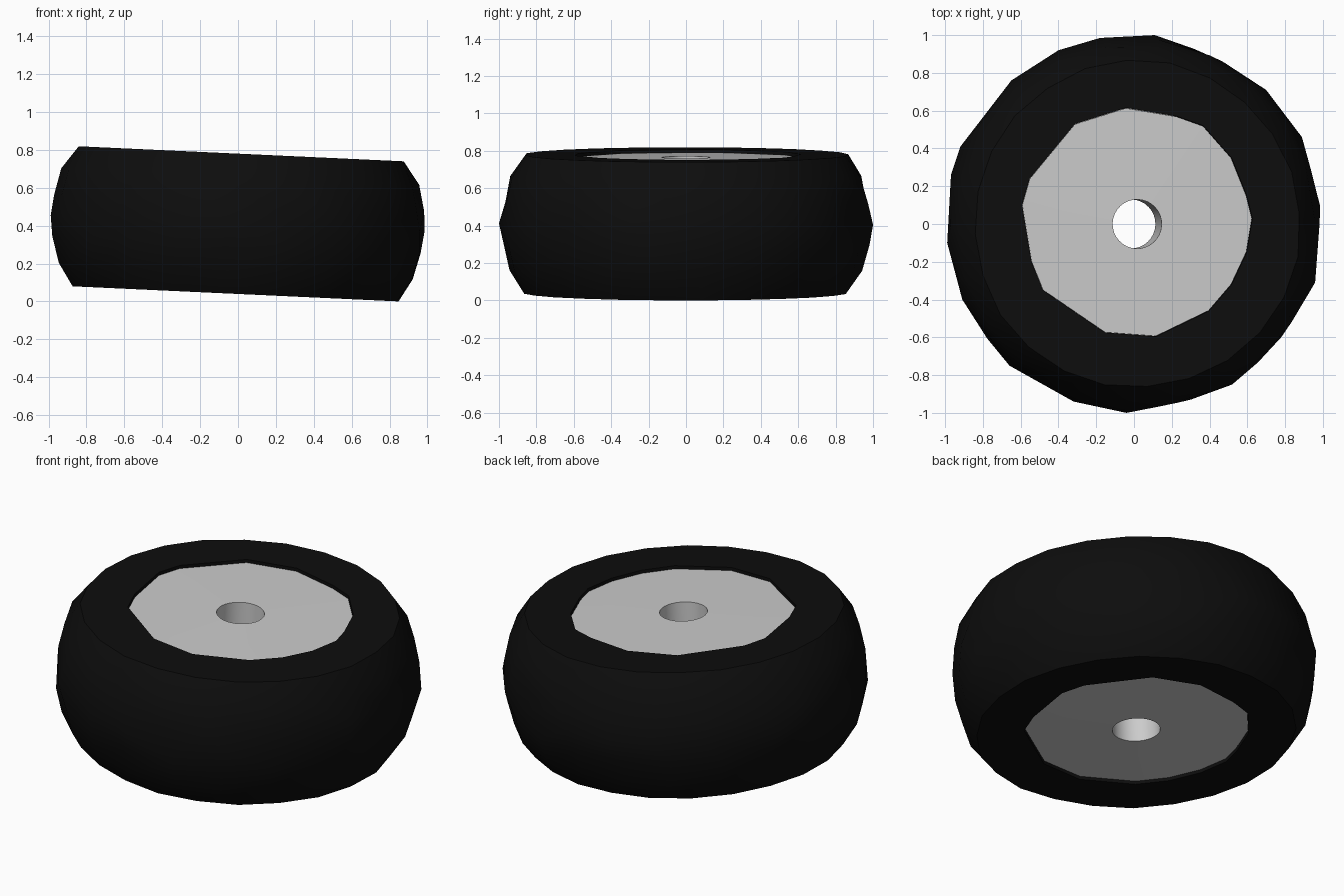
import bpy, bmesh, math, random

if "Cube" in bpy.data.objects:
    bpy.data.objects.remove(bpy.data.objects["Cube"])

random.seed(4)
TAU = 2 * math.pi
TILT = math.radians(2.65)
CENTRE_Z = 0.41
HALF = 0.37      # half width of the tyre
RECESS = 0.352   # half width of the hub

# Uneven low-poly outlines: wheel opening and tread
OPENING = [(-0.06, 0.615), (0.21, 0.57), (0.35, 0.52), (0.5, 0.35), (0.58, 0.15),
           (0.61, 0.03), (0.58, -0.15), (0.5, -0.32), (0.38, -0.46), (0.1, -0.595),
           (-0.17, -0.575), (-0.5, -0.35), (-0.56, -0.2), (-0.61, 0.1),
           (-0.57, 0.24), (-0.33, 0.53)]
TREAD = [(0.11, 1), (0.47, 0.86), (0.7, 0.71), (0.89, 0.46), (0.985, 0.1),
         (0.96, -0.31), (0.78, -0.6), (0.52, -0.85), (0.3, -0.93), (-0.04, -1),
         (-0.32, -0.94), (-0.66, -0.75), (-0.91, -0.4), (-0.99, -0.1),
         (-0.97, 0.26), (-0.92, 0.41), (-0.65, 0.76), (-0.4, 0.92), (-0.18, 0.985)]
OPENING_BELOW = [(-x, y) for x, y in OPENING]


def circle(r, n, jitter=0.0):
    phase = random.random() * TAU / n
    pts = []
    for i in range(n):
        a = phase + TAU * i / n
        rr = r + random.uniform(-jitter, jitter)
        pts.append((rr * math.cos(a), rr * math.sin(a)))
    return pts


def scaled(pts, s):
    return [(x * s, y * s) for x, y in pts]


def stitch(bm, a, b):
    """Join two rings of (angle, vertex) with triangles, in order of angle."""
    i = j = 0
    n, m = len(a), len(b)

    def angle(ring, k):
        return ring[k % len(ring)][0] + TAU * (k // len(ring))
    while i < n or j < m:
        va, vb = a[i % n][1], b[j % m][1]
        if j >= m or (i < n and angle(a, i + 1) <= angle(b, j + 1)):
            i += 1
            bm.faces.new((va, a[i % n][1], vb))
        else:
            j += 1
            bm.faces.new((va, b[j % m][1], vb))


def ring_solid(name, rings, smooth=35):
    """Closed ring-shaped solid through a loop of (outline, z) sections."""
    bm = bmesh.new()
    loops = []
    for pts, z in rings:
        loop = [(math.atan2(y, x) % TAU, bm.verts.new((x, y, z))) for x, y in pts]
        loops.append(sorted(loop, key=lambda t: t[0]))
    for k in range(len(loops)):
        stitch(bm, loops[k], loops[(k + 1) % len(loops)])
    bmesh.ops.recalc_face_normals(bm, faces=bm.faces)
    me = bpy.data.meshes.new(name)
    bm.to_mesh(me)
    bm.free()
    ob = bpy.data.objects.new(name, me)
    bpy.context.collection.objects.link(ob)
    ob.location.z = CENTRE_Z
    ob.rotation_euler.y = TILT
    bpy.ops.object.select_all(action='DESELECT')
    ob.select_set(True)
    bpy.context.view_layer.objects.active = ob
    bpy.ops.object.shade_smooth_by_angle(angle=math.radians(smooth))
    return ob


# Tyre: flat sidewalls, rounded tread
tyre = ring_solid("tyre", [
    (OPENING, HALF),
    (circle(0.865, 24, 0.006), HALF),
    (circle(0.945, 22, 0.006), 0.25),
    (circle(0.978, 22, 0.005), 0.11),
    (TREAD, 0.0),
    (circle(0.978, 22, 0.005), -0.11),
    (circle(0.945, 22, 0.006), -0.25),
    (circle(0.865, 24, 0.006), -HALF),
    (OPENING_BELOW, -HALF),
])
rubber = bpy.data.materials.new("black_rubber")
rubber.diffuse_color = (0.004, 0.004, 0.004, 1)
rubber.use_nodes = True
rubber.node_tree.nodes["Principled BSDF"].inputs["Base Color"].default_value = rubber.diffuse_color
tyre.data.materials.append(rubber)

# Hub: slightly recessed disc with a round axle hole
ring_solid("hub", [
    (scaled(OPENING, 0.997), RECESS),
    (circle(0.13, 32), RECESS + 0.004),
    (circle(0.13, 32), -RECESS - 0.004),
    (scaled(OPENING_BELOW, 0.997), -RECESS),
])
